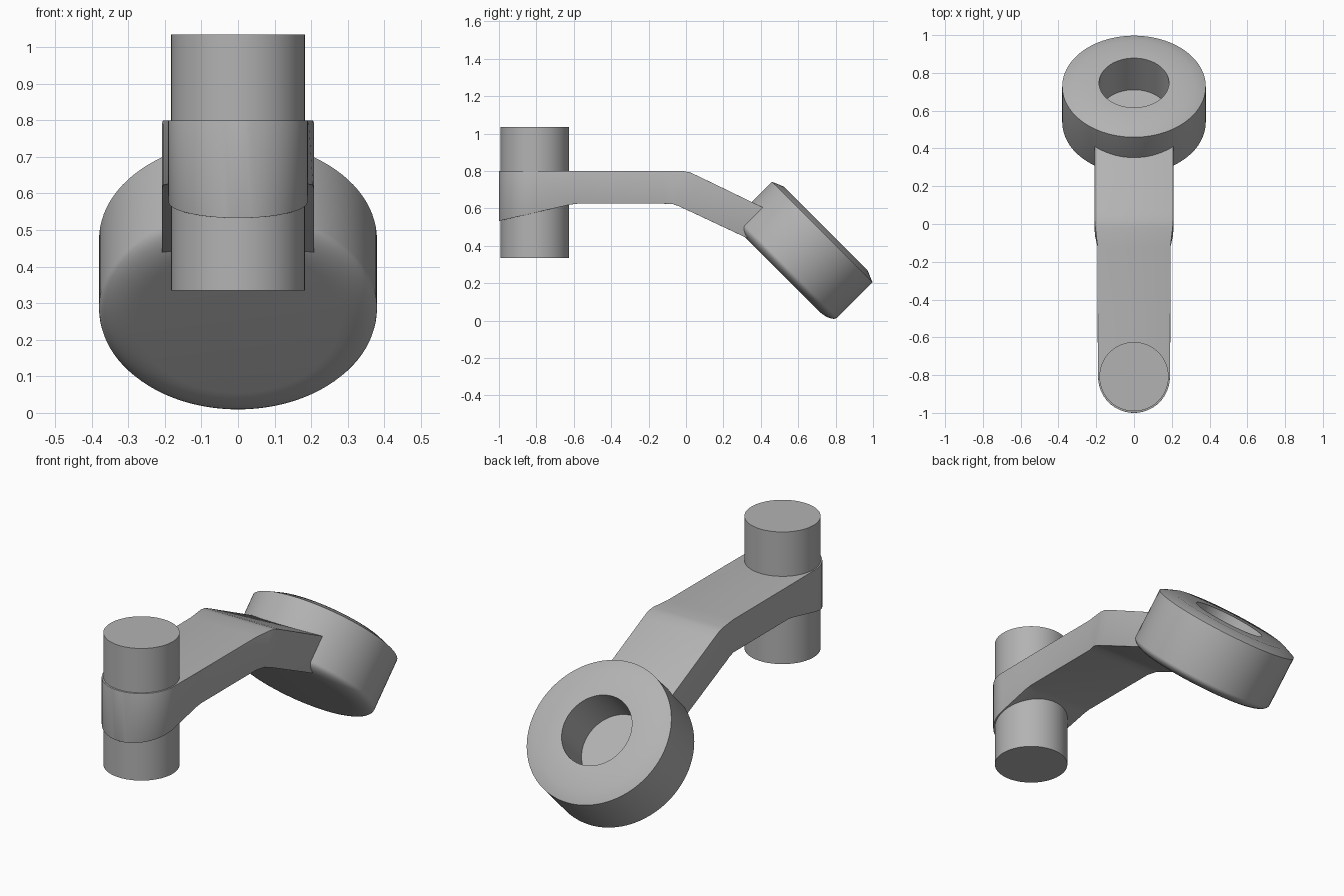
import bpy, bmesh, math
from mathutils import Matrix

cube = bpy.data.objects.get("Cube")
if cube:
    bpy.data.objects.remove(cube, do_unlink=True)

grey = bpy.data.materials.new("plain_grey")
grey.use_nodes = True
colour = (0.45, 0.45, 0.45, 1)
grey.diffuse_color = colour
grey.node_tree.nodes["Principled BSDF"].inputs["Base Color"].default_value = colour


def finish(name, bm, bevel=0):
    bmesh.ops.remove_doubles(bm, verts=bm.verts, dist=1e-5)
    bmesh.ops.recalc_face_normals(bm, faces=bm.faces)
    mesh = bpy.data.meshes.new(name)
    bm.to_mesh(mesh)
    bm.free()
    mesh.materials.append(grey)
    ob = bpy.data.objects.new(name, mesh)
    bpy.context.collection.objects.link(ob)
    bpy.ops.object.select_all(action='DESELECT')
    ob.select_set(True)
    bpy.context.view_layer.objects.active = ob
    if bevel:
        mod = ob.modifiers.new("soft_edges", 'BEVEL')
        mod.width = bevel
        mod.segments = 3
        mod.limit_method = 'ANGLE'
        mod.angle_limit = math.radians(50)
        bpy.ops.object.modifier_apply(modifier=mod.name)
    bpy.ops.object.shade_smooth_by_angle(angle=math.radians(35))
    return ob


def lathe(name, profile, matrix, steps=96):
    """Spin (radius, height) points around z, then place the result."""
    bm = bmesh.new()
    verts = [bm.verts.new((r, 0, h)) for r, h in profile]
    edges = [bm.edges.new(pair) for pair in zip(verts, verts[1:])]
    bmesh.ops.spin(bm, geom=verts + edges, cent=(0, 0, 0), axis=(0, 0, 1),
                   angle=math.tau, steps=steps, use_duplicate=False)
    bm.transform(matrix)
    return finish(name, bm)


# Upright pin through the front end of the arm
lathe("pin", [(0, 0.335), (0.183, 0.335), (0.183, 1.035), (0, 1.035)],
      Matrix.Translation((0, -0.808, 0)))

# Tilted cup: rounded base edge, chamfered rim, blind bore
R, base = 0.38, 0.538
cup = [(0, base), (0.28, base)]
for i in range(1, 9):
    a = i / 8 * math.pi / 2
    cup.append((0.28 + 0.10 * math.sin(a), base + 0.045 * (1 - math.cos(a))))
cup += [(R, 0.85), (0.315, 0.877), (0.185, 0.877), (0.185, 0.64), (0, 0.64)]
lathe("tilted_cup", cup,
      Matrix.Rotation(-math.pi / 4, 4, 'X') @ Matrix.Translation((0, 0.18, 0)))

# Cranked arm: stations of (top y, top z, bottom y, bottom z, half width)
stations = []
for i in range(17):
    a = (1 - i / 16) * math.pi / 2
    y = -0.81 - 0.19 * math.sin(a)
    stations.append((y, 0.8, y, 0.62 + 0.23 * (y + 0.62), 0.19 * math.cos(a)))
stations += [
    (-0.62, 0.8, -0.62, 0.62, 0.192),
    (-0.58, 0.8, -0.58, 0.625, 0.192),
    (-0.12, 0.8, -0.12, 0.625, 0.193),
    (-0.02, 0.8, -0.07, 0.623, 0.205),
    (0.02, 0.793, -0.04, 0.612, 0.208),
    (0.06, 0.775, 0.0, 0.594, 0.208),
    (0.48, 0.572, 0.35, 0.43, 0.208),
]
bm = bmesh.new()
rows = []
for ty, tz, by, bz, w in stations:
    rows.append([bm.verts.new(p) for p in
                 ((-w, ty, tz), (w, ty, tz), (w, by, bz), (-w, by, bz))])
for a, b in zip(rows, rows[1:]):
    for i in range(4):
        j = (i + 1) % 4
        bm.faces.new((a[i], a[j], b[j], b[i]))
bm.faces.new(rows[-1])
finish("cranked_arm", bm, bevel=0.012)
